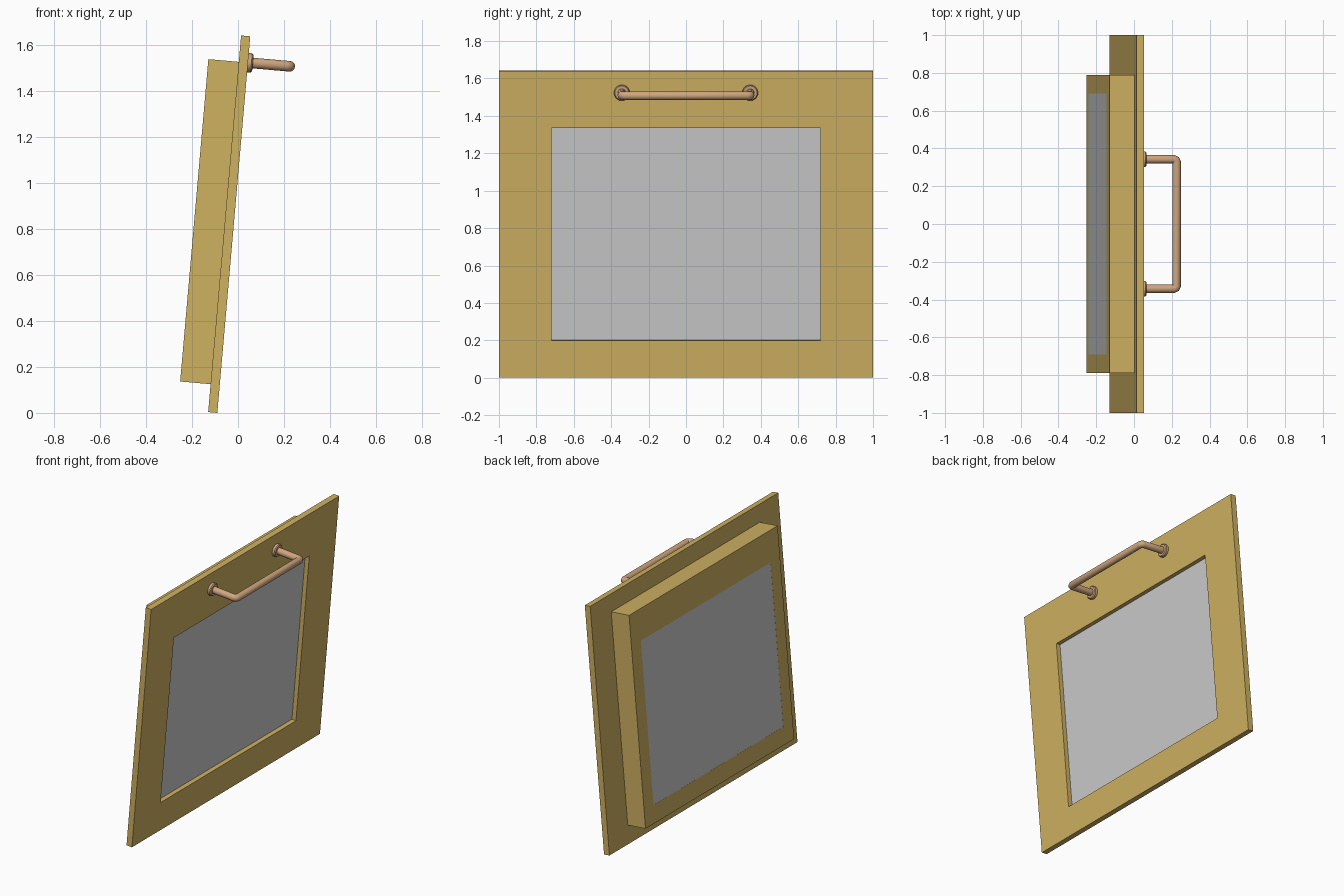
import bpy, bmesh, math
from mathutils import Matrix

if "Cube" in bpy.data.objects:
    bpy.data.objects.remove(bpy.data.objects["Cube"])

# Door frame of reference: x = outward, y = width, z = up the door; leaned back 5 degrees
TILT = Matrix.Translation((-0.09, 0, 0)) @ Matrix.Rotation(math.radians(5), 4, 'Y')


def material(name, rgb):
    m = bpy.data.materials.new(name)
    m.diffuse_color = (*rgb, 1)
    m.use_nodes = True
    m.node_tree.nodes["Principled BSDF"].inputs["Base Color"].default_value = m.diffuse_color
    return m


gold = material("gold_enamel", (0.62, 0.44, 0.12))
copper = material("copper", (0.62, 0.38, 0.21))


def finish(bm, name, mat=None):
    bmesh.ops.recalc_face_normals(bm, faces=bm.faces)
    me = bpy.data.meshes.new(name)
    bm.to_mesh(me)
    bm.free()
    ob = bpy.data.objects.new(name, me)
    bpy.context.collection.objects.link(ob)
    ob.matrix_world = TILT
    if mat:
        me.materials.append(mat)
    return ob


def rect(bm, x, half, z0, z1):
    return [bm.verts.new((x, y, z)) for y, z in
            ((-half, z0), (half, z0), (half, z1), (-half, z1))]


def slab(name, x0, x1, outer, inner=None, mat=None):
    """Rectangular plate, with a window opening when inner is given."""
    bm = bmesh.new()
    a, b = rect(bm, x0, *outer), rect(bm, x1, *outer)
    pairs = [(a, b)]
    if inner:
        c, d = rect(bm, x0, *inner), rect(bm, x1, *inner)
        pairs += [(b, d), (d, c), (c, a)]
    else:
        bm.faces.new(a)
        bm.faces.new(b)
    for p, q in pairs:
        for i in range(4):
            j = (i + 1) % 4
            bm.faces.new((p[i], p[j], q[j], q[i]))
    return finish(bm, name, mat)


# Front and rear panels with their panes
front_window = (0.72, 0.20, 1.34)
rear_window = (0.69, 0.24, 1.325)
slab("front_panel", -0.04, 0, (1.0, 0, 1.645), front_window, gold)
slab("front_glass", -0.04, -0.03, front_window)
slab("rear_panel", -0.173, -0.04, (0.79, 0.122, 1.53), rear_window, gold)
slab("rear_glass", -0.1725, -0.162, rear_window)

# Handle bar: swept tube with tightly rounded corners
Y, Z, OUT, R = 0.343, 1.53, 0.183, 0.023
half = [(-0.003, Y), (OUT - 0.016, Y), (OUT - 0.005, Y - 0.005), (OUT, Y - 0.016)]
path = half + [(x, -y) for x, y in reversed(half)]
cu = bpy.data.curves.new("handle_bar", 'CURVE')
cu.dimensions = '3D'
cu.bevel_depth = R
cu.bevel_resolution = 6
cu.use_fill_caps = True
sp = cu.splines.new('POLY')
sp.points.add(len(path) - 1)
for p, (x, y) in zip(sp.points, path):
    p.co = (x, y, Z, 1)
    p.radius = 1
cu.materials.append(copper)
bar = bpy.data.objects.new("handle_bar", cu)
bpy.context.collection.objects.link(bar)
bar.matrix_world = TILT
bpy.context.view_layer.objects.active = bar
bar.select_set(True)
bpy.ops.object.convert(target='MESH')
bpy.ops.object.shade_smooth_by_angle(angle=math.radians(50))

# Handle mounts: turned flanges
for side, s in (("left", -1), ("right", 1)):
    bm = bmesh.new()
    rings = []
    for x, r in ((0, 0.042), (0.015, 0.042), (0.021, 0.037), (0.022, 0.015)):
        rings.append([bm.verts.new((x, s * Y + r * math.cos(a), Z + r * math.sin(a)))
                      for a in (2 * math.pi * i / 32 for i in range(32))])
    for p, q in zip(rings, rings[1:]):
        for i in range(32):
            j = (i + 1) % 32
            bm.faces.new((p[i], p[j], q[j], q[i]))
    bm.faces.new(rings[0])
    bm.faces.new(rings[-1])
    ob = finish(bm, "handle_mount_" + side, copper)
    bpy.ops.object.select_all(action='DESELECT')
    ob.select_set(True)
    bpy.context.view_layer.objects.active = ob
    bpy.ops.object.shade_smooth_by_angle(angle=math.radians(35))
